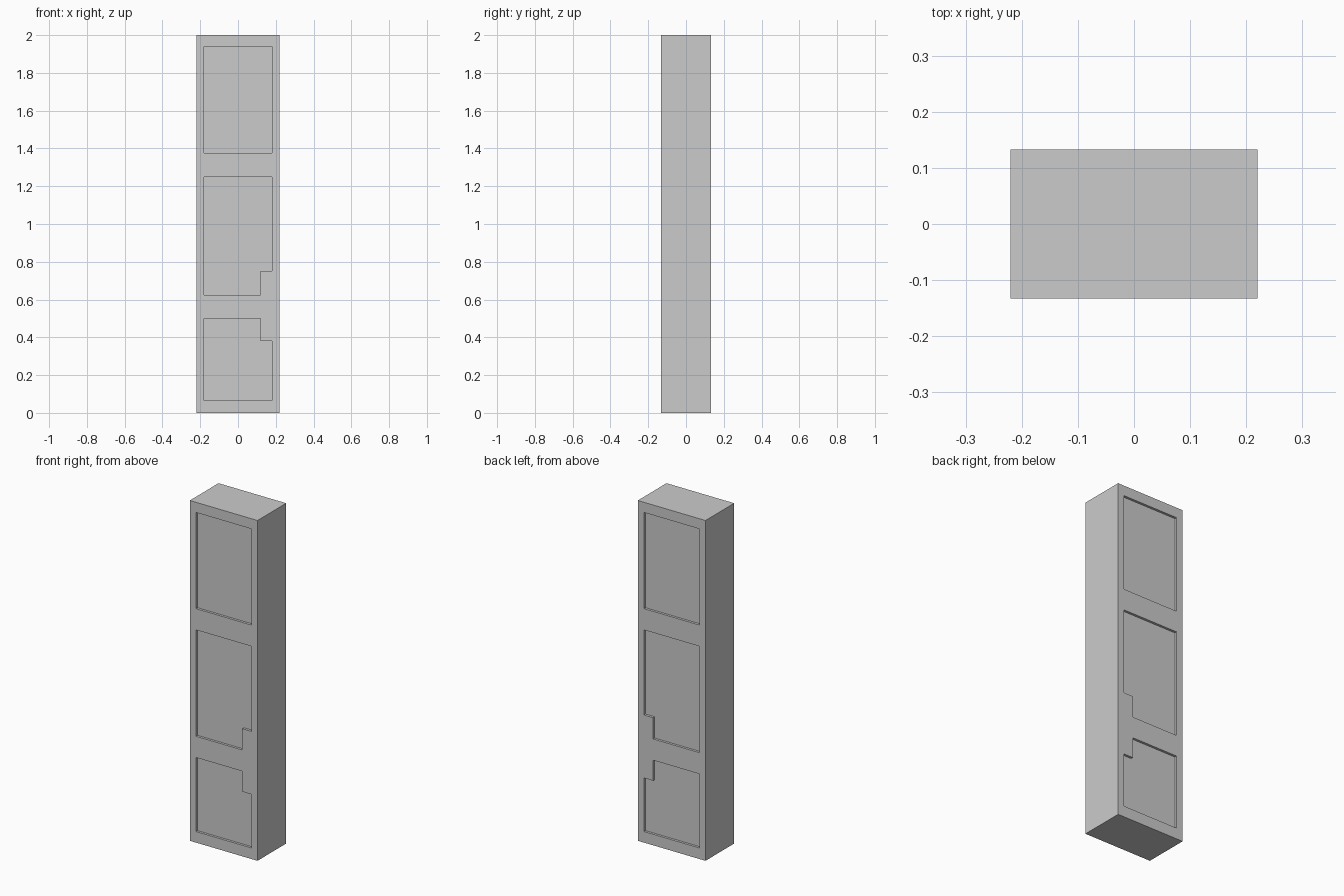
import bpy, bmesh
from mathutils import Vector

if "Cube" in bpy.data.objects:
    bpy.data.objects.remove(bpy.data.objects["Cube"])

HW, HD, H = 0.22, 0.133, 2.0   # half width, half depth, height
RECESS = 0.014
PX, NX = 0.18, 0.12            # panel half width, notch edge

# Panel outlines (x, z)
panels = [
    [(-PX, 1.375), (PX, 1.375), (PX, 1.94), (-PX, 1.94)],
    [(-PX, 0.625), (NX, 0.625), (NX, 0.75), (PX, 0.75), (PX, 1.25), (-PX, 1.25)],
    [(-PX, 0.065), (PX, 0.065), (PX, 0.38), (NX, 0.38), (NX, 0.5), (-PX, 0.5)],
]


def prism(name, outlines, y0, y1):
    """Extrude closed x-z outlines from y0 to y1."""
    bm = bmesh.new()
    for pts in outlines:
        face = bm.faces.new([bm.verts.new((x, y0, z)) for x, z in pts])
        ext = bmesh.ops.extrude_face_region(bm, geom=[face])
        for v in ext["geom"]:
            if isinstance(v, bmesh.types.BMVert):
                v.co.y = y1
    # extruding may leave or remove the start face: close any open cap
    open_edges = [e for e in bm.edges if e.is_boundary]
    if open_edges:
        bmesh.ops.holes_fill(bm, edges=open_edges)
    bmesh.ops.recalc_face_normals(bm, faces=bm.faces)
    mesh = bpy.data.meshes.new(name)
    bm.to_mesh(mesh)
    bm.free()
    obj = bpy.data.objects.new(name, mesh)
    bpy.context.collection.objects.link(obj)
    return obj


# Slab
door = prism("door_slab", [[(-HW, 0), (HW, 0), (HW, H), (-HW, H)]], -HD, HD)

# Sunken panels on the front and back
for side, label in ((-1, "front"), (1, "back")):
    cutter = prism(label + "_panel_cutter", panels,
                   side * (HD - RECESS), side * (HD + 0.1))
    cutter.hide_render = True
    mod = door.modifiers.new(label + "_panels", 'BOOLEAN')
    mod.operation = 'DIFFERENCE'
    mod.solver = 'EXACT'
    mod.object = cutter
    bpy.context.view_layer.objects.active = door
    bpy.ops.object.modifier_apply(modifier=mod.name)
    bpy.data.objects.remove(cutter)
